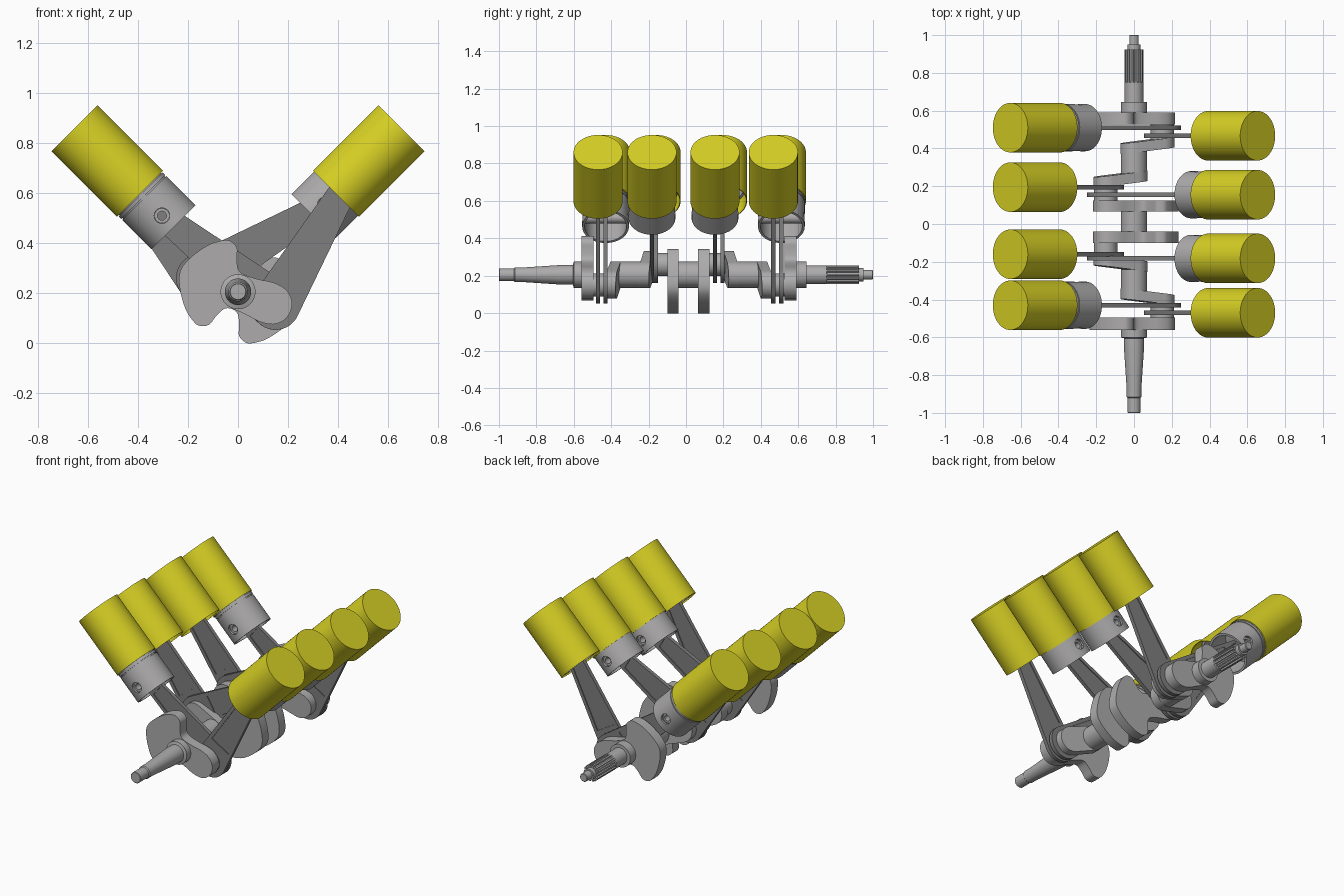
import bpy, bmesh, math
from mathutils import Matrix, Vector

if "Cube" in bpy.data.objects:
    bpy.data.objects.remove(bpy.data.objects["Cube"])

ZC = 0.205                      # height of crank axis
THROW, ROD = 0.16, 0.58         # crank radius, rod length
A1 = math.radians(-20)          # outer crank pins
A2 = A1 + math.pi               # inner crank pins


def material(name, rgb):
    m = bpy.data.materials.new(name)
    m.diffuse_color = (*rgb, 1)
    m.use_nodes = True
    m.node_tree.nodes["Principled BSDF"].inputs["Base Color"].default_value = m.diffuse_color
    return m


YELLOW = material("yellow", (0.68, 0.63, 0.018))
STEEL = material("light_steel", (0.42, 0.41, 0.41))
DARK = material("dark_steel", (0.21, 0.21, 0.21))
TO_Y = Matrix.Translation((0, 0, ZC)) @ Matrix.Rotation(-math.pi / 2, 4, 'X')


def in_plane(angle, x=0, y=0, z=ZC):
    """Local x points along the angle in the front plane, local y stays y."""
    return Matrix.Translation((x, y, z)) @ Matrix.Rotation(-angle, 4, 'Y')


def finish(bm, name, mat):
    bmesh.ops.remove_doubles(bm, verts=bm.verts, dist=1e-5)
    bmesh.ops.recalc_face_normals(bm, faces=bm.faces)
    me = bpy.data.meshes.new(name)
    bm.to_mesh(me)
    bm.free()
    me.materials.append(mat)
    me.shade_smooth()
    me.set_sharp_from_angle(angle=math.radians(35))
    return me


def place(name, me, matrix=Matrix()):
    ob = bpy.data.objects.new(name, me)
    bpy.context.collection.objects.link(ob)
    ob.matrix_world = matrix
    return ob


def lathe(name, profile, mat, seg=56):
    """Revolve (radius, height) points around local z."""
    bm = bmesh.new()
    vs = [bm.verts.new((r, 0, h)) for r, h in profile]
    es = [bm.edges.new(p) for p in zip(vs, vs[1:])]
    bmesh.ops.spin(bm, geom=vs + es, cent=(0, 0, 0), axis=(0, 0, 1),
                   angle=2 * math.pi, steps=seg)
    return finish(bm, name, mat)


def add_prism(bm, pts, y0, y1, shear=0):
    rings = [[bm.verts.new((u, y + shear * u, v)) for u, v in pts] for y in (y0, y1)]
    bm.faces.new(rings[0])
    bm.faces.new(rings[1][::-1])
    n = len(pts)
    for i in range(n):
        j = (i + 1) % n
        bm.faces.new((rings[0][j], rings[0][i], rings[1][i], rings[1][j]))


def prism(name, pts, y0, y1, mat, shear=0):
    bm = bmesh.new()
    add_prism(bm, pts, y0, y1, shear)
    return finish(bm, name, mat)


def smooth_loop(pts, k=4):
    """Closed Catmull-Rom curve through the points."""
    out, n = [], len(pts)
    for i in range(n):
        a, b, c, d = (Vector(pts[(i + j) % n]) for j in (-1, 0, 1, 2))
        for s in range(k):
            t = s / k
            out.append(0.5 * (2 * b + (c - a) * t + (2 * a - 5 * b + 4 * c - d) * t * t
                              + (3 * b - a - 3 * c + d) * t ** 3))
    return out


def capsule(r0, r1, length, n=24):
    """Outline around two circles joined by straight tangents."""
    t = math.acos((r0 - r1) / length)
    pts = []
    for i in range(n + 1):
        a = t + (2 * math.pi - 2 * t) * i / n
        pts.append((r0 * math.cos(a), r0 * math.sin(a)))
    for i in range(n + 1):
        a = -t + 2 * t * i / n
        pts.append((length + r1 * math.cos(a), r1 * math.sin(a)))
    return pts


def cut(me, cutter_me):
    """Boolean difference, returning a new mesh."""
    ob, c = place("blank", me), place("cutter", cutter_me)
    c.hide_render = True
    mod = ob.modifiers.new("cut", 'BOOLEAN')
    mod.object, mod.solver = c, 'EXACT'
    dg = bpy.context.evaluated_depsgraph_get()
    res = bpy.data.meshes.new_from_object(ob.evaluated_get(dg))
    bpy.data.objects.remove(ob)
    bpy.data.objects.remove(c)
    res.set_sharp_from_angle(angle=math.radians(35))
    return res


# Crankshaft main journals and shaft ends
def journal(name, profile):
    place(name, lathe(name, profile, STEEL), TO_Y)


journal("front_shaft", [(0, -1), (.031, -1), (.034, -.997), (.034, -.92), (.039, -.915),
                        (.039, -.87), (.053, -.66), (.053, -.605), (.07, -.6), (.07, -.55), (0, -.55)])
for nm, y0, y1 in (("front_journal", -.37, -.24), ("middle_journal", -.05, .08),
                   ("rear_journal", .26, .4)):
    journal(nm, [(0, y0), (.07, y0), (.07, y1), (0, y1)])
journal("rear_shaft", [(0, .54), (.07, .54), (.07, .645), (.05, .645), (.05, .75), (.041, .755),
                       (.041, .925), (.035, .925), (.035, .95), (.025, .95), (.025, .997),
                       (.022, 1), (0, 1)])

# Splines on rear shaft
teeth = [(r * math.cos(a), r * math.sin(a)) for i in range(14)
         for r, o in ((.04, -.3), (.051, -.22), (.051, .22), (.04, .3))
         for a in [2 * math.pi * (i + o) / 14]]
place("rear_splines", prism("rear_splines", teeth, .75, .925, STEEL), in_plane(0))

# Crank pins, counterweight webs and slanted plain webs
half = [(.225, 0), (.212, .045), (.175, .075), (.12, .083), (.06, .075), (0, .073),
        (-.03, .085), (-.05, .125), (-.065, .165), (-.1, .181), (-.13, .171),
        (-.176, .135), (-.225, .065), (-.246, 0)]
weight = smooth_loop(half + [(u, -v) for u, v in half[-2:0:-1]])
plain = capsule(.072, .076, .148)
circle = [(THROW + .062 * math.cos(i * math.pi / 20), .062 * math.sin(i * math.pi / 20))
          for i in range(40)]
# angle, weight web range, plain web range, shear towards the pin
throws = [(A1, (-.56, -.495), (-.405, -.35), -.12), (A2, (-.1, -.04), (-.245, -.19), .12),
          (A2, (.065, .125), (.22, .275), -.12), (A1, (.527, .59), (.38, .435), .12)]
for i, (a, w, p, sh) in enumerate(throws, 1):
    M = in_plane(a)
    place(f"counterweight_{i}", prism("counterweight", weight, *w, STEEL), M)
    place(f"plain_web_{i}", prism("plain_web", plain, *p, STEEL, sh), M)
    lo, hi = min(w[0], p[0]) + .03, max(w[1], p[1]) - .03
    place(f"crank_pin_{i}", prism("crank_pin", circle, lo, hi, STEEL), M)

# Connecting rod: tapered plate with a pocket on each face
bm = bmesh.new()
for y in (.006, -.03):
    add_prism(bm, [(.125, -.066), (.125, .066), (.505, .036), (.505, -.036)], y, y + .024)
pockets = finish(bm, "pockets", DARK)
rod_mesh = cut(prism("rod", capsule(.098, .05, ROD), -.0115, .0115, DARK), pockets)

# Piston: hollow skirt, ring grooves, bored for the wrist pin
R = .125
prof = [(.112, -.066), (R, -.066), (R, .095)]
for h in (.1, .12, .14):
    prof += [(R, h), (R - .006, h), (R - .006, h + .006), (R, h + .006)]
prof += [(R, .16), (0, .16), (0, .085), (.112, .085), (.112, -.066)]
bore = [(.031 * math.cos(i * math.pi / 16), .031 * math.sin(i * math.pi / 16)) for i in range(32)]
piston_mesh = cut(lathe("piston", prof, STEEL), prism("bore", bore, -.2, .2, STEEL))
pin_mesh = lathe("wrist_pin", [(.018, -.108), (.03, -.108), (.03, .108), (.018, .108),
                               (.018, -.108)], STEEL, 32)

# Cylinder sleeve: closed at the top, open below
sleeve_mesh = lathe("sleeve", [(.127, .555), (.131, .555), (.131, .926), (0, .926),
                               (0, .92), (.127, .92), (.127, .555)], YELLOW, 64)

# Two banks of four
banks = {"left": (-1, (-.43, -.16, .195, .51)), "right": (1, (-.47, -.182, .155, .467))}
for side, (s, ys) in banks.items():
    bank = math.pi / 2 - s * math.pi / 4
    for i, y in enumerate(ys):
        a = throws[i][0]
        d = a - bank
        along = THROW * math.cos(d) + math.sqrt(ROD ** 2 - (THROW * math.sin(d)) ** 2)
        axis = Matrix.Translation((0, y, ZC)) @ Matrix.Rotation(s * math.pi / 4, 4, 'Y')
        up = axis @ Matrix.Translation((0, 0, along))
        tag = f"{side}_{i + 1}"
        place("cylinder_" + tag, sleeve_mesh, axis)
        place("piston_" + tag, piston_mesh, up)
        place("wrist_pin_" + tag, pin_mesh, up @ Matrix.Rotation(math.pi / 2, 4, 'X'))
        px, pz = THROW * math.cos(a), ZC + THROW * math.sin(a)
        top = up.translation
        place("rod_" + tag, rod_mesh,
              in_plane(math.atan2(top.z - pz, top.x - px), px, y, pz))
